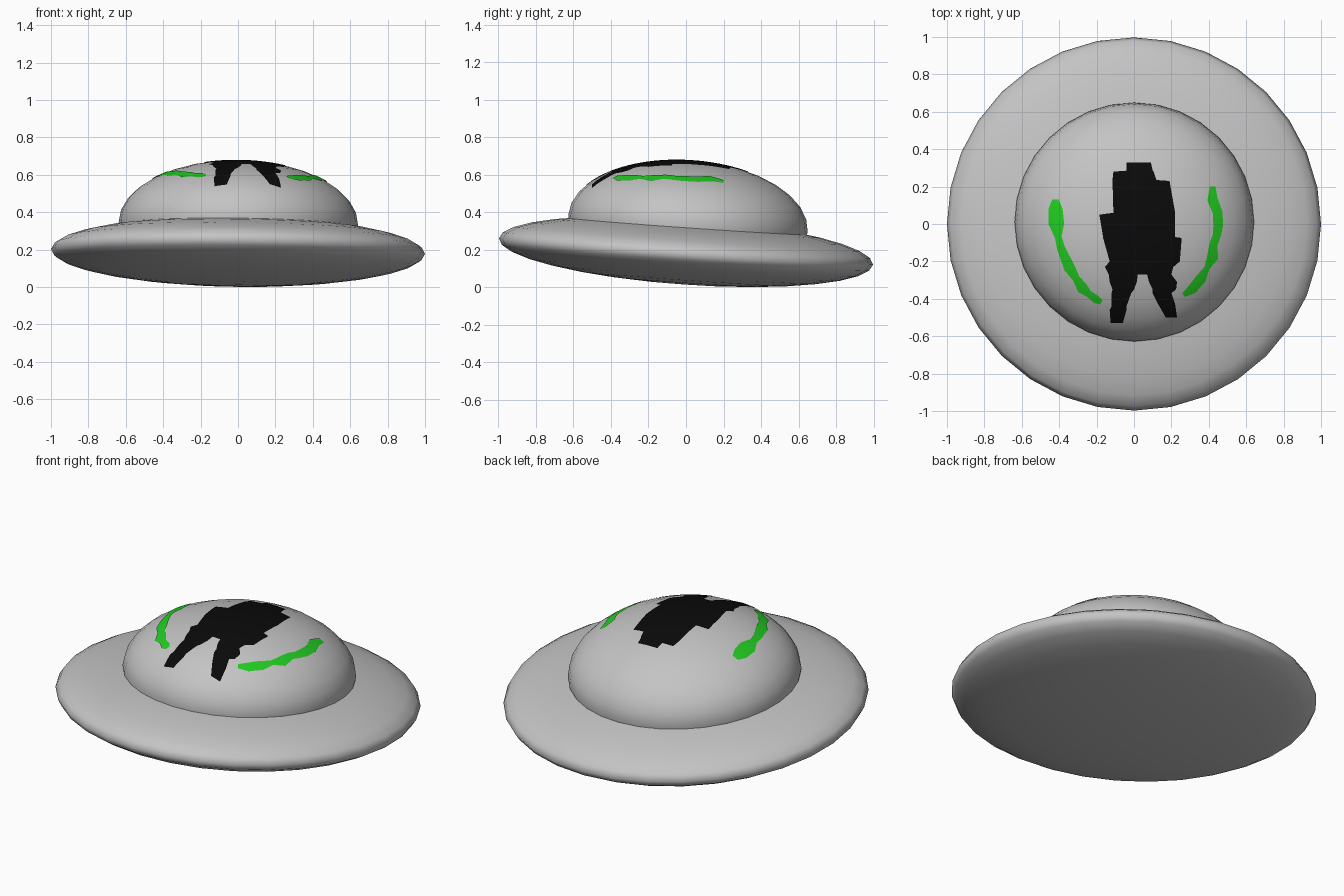
import bpy, bmesh, math
from mathutils import Matrix, Vector

if "Cube" in bpy.data.objects:
    bpy.data.objects.remove(bpy.data.objects["Cube"])


def material(name, rgb):
    m = bpy.data.materials.new(name)
    m.diffuse_color = (*rgb, 1)
    m.use_nodes = True
    m.node_tree.nodes["Principled BSDF"].inputs["Base Color"].default_value = m.diffuse_color
    return m


grey = material("grey metal", (0.55, 0.55, 0.55))
black = material("black paint", (0.003, 0.003, 0.003))
green = material("bright green", (0.016, 0.6, 0.016))

# Whole craft leans slightly towards the back and right
TILT = (Matrix.Translation((0, 0, 0.19)) @ Matrix.Rotation(0.0125, 4, 'Y')
        @ Matrix.Rotation(-0.07, 4, 'X'))
HULL = TILT @ Matrix.Diagonal((1, 1, 0.176, 1))
DOME = TILT @ Matrix.Translation((0, 0, 0.15)) @ Matrix.Diagonal((0.64, 0.64, 0.337, 1))
DOME_INV = DOME.inverted()


def finish(bm, name, mat):
    me = bpy.data.meshes.new(name)
    for f in bm.faces:
        f.smooth = True
    bm.to_mesh(me)
    bm.free()
    me.materials.append(mat)
    ob = bpy.data.objects.new(name, me)
    bpy.context.collection.objects.link(ob)
    return ob


def ellipsoid(name, matrix, cut=None):
    bm = bmesh.new()
    bmesh.ops.create_uvsphere(bm, u_segments=32, v_segments=16, radius=1)
    if cut is not None:  # drop the hidden lower part
        bmesh.ops.delete(bm, geom=[v for v in bm.verts if v.co.z < cut], context='VERTS')
    bm.transform(matrix)
    return finish(bm, name, grey)


def on_dome(x, y, lift=1.005):
    # Drop a top-view point straight down on to the dome surface
    p = DOME_INV @ Vector((x, y, 0))
    d = DOME_INV.to_3x3() @ Vector((0, 0, 1))
    a, b, c = d.dot(d), p.dot(d), p.dot(p) - lift * lift
    t = (-b + math.sqrt(max(b * b - a * c, 0))) / a
    return Vector((x, y, t))


def strip(bm, rows, cols, step=0.025):
    # Rows are (left x, left y, right x, right y), filled with a fine grid
    dense = [rows[0]]
    for r0, r1 in zip(rows, rows[1:]):
        size = max(abs(q - p) for p, q in zip(r0, r1))
        n = max(1, math.ceil(size / step))
        for i in range(1, n + 1):
            dense.append([p + (q - p) * i / n for p, q in zip(r0, r1)])
    grid = [[bm.verts.new(on_dome(lx + (rx - lx) * j / cols, ly + (ry - ly) * j / cols))
             for j in range(cols + 1)] for lx, ly, rx, ry in dense]
    for g0, g1 in zip(grid, grid[1:]):
        for j in range(cols):
            f = bm.faces.new((g0[j], g1[j], g1[j + 1], g0[j + 1]))
            f.normal_update()
            if f.normal.z < 0:
                f.normal_flip()


# Saucer and dome
ellipsoid("saucer_hull", HULL)
ellipsoid("dome", DOME, cut=-0.45)

# Black marking: body and two legs, as (y, left x, right x)
body = [(.33, -.04, .09), (.285, -.04, .10), (.28, -.11, .105), (.235, -.115, .12),
        (.23, -.115, .19), (.06, -.11, .22), (.05, -.185, .22), (-.07, -.165, .22),
        (-.075, -.165, .255), (-.20, -.13, .245), (-.23, -.155, .21), (-.27, -.135, .20)]
left_leg = [(-.27, -.135, .02), (-.31, -.13, .015), (-.35, -.115, .0), (-.37, -.12, -.015),
            (-.44, -.12, -.04), (-.46, -.13, -.04), (-.53, -.125, -.06)]
right_leg = [(-.27, .07, .20), (-.31, .08, .23), (-.35, .10, .225), (-.37, .10, .20),
             (-.43, .13, .22), (-.50, .17, .23)]
bm = bmesh.new()
for part, cols in ((body, 14), (left_leg, 6), (right_leg, 6)):
    strip(bm, [(l, y, r, y) for y, l, r in part], cols)
finish(bm, "black_marking", black)


# Green side stripes: centre line points with half width (x, y, w)
def ribbon(name, pts):
    rows = []
    for i, (x, y, w) in enumerate(pts):
        a, b = pts[max(i - 1, 0)], pts[min(i + 1, len(pts) - 1)]
        t = Vector((b[0] - a[0], b[1] - a[1])).normalized() * w
        rows.append((x + t.y, y - t.x, x - t.y, y + t.x))
    bm = bmesh.new()
    strip(bm, rows, 3)
    finish(bm, name, green)


ribbon("right_green_stripe", [
    (.42, .20, .015), (.42, .13, .028), (.448, .06, .026), (.45, -.01, .026),
    (.443, -.06, .022), (.425, -.11, .022), (.42, -.18, .030), (.39, -.235, .014),
    (.36, -.29, .028), (.31, -.35, .026), (.265, -.38, .012)])
ribbon("left_green_stripe", [
    (-.42, .13, .018), (-.42, .08, .038), (-.415, .0, .042), (-.405, -.07, .018),
    (-.39, -.13, .022), (-.345, -.235, .030), (-.31, -.29, .020), (-.275, -.345, .030),
    (-.24, -.375, .018), (-.20, -.405, .022), (-.175, -.42, .012)])
